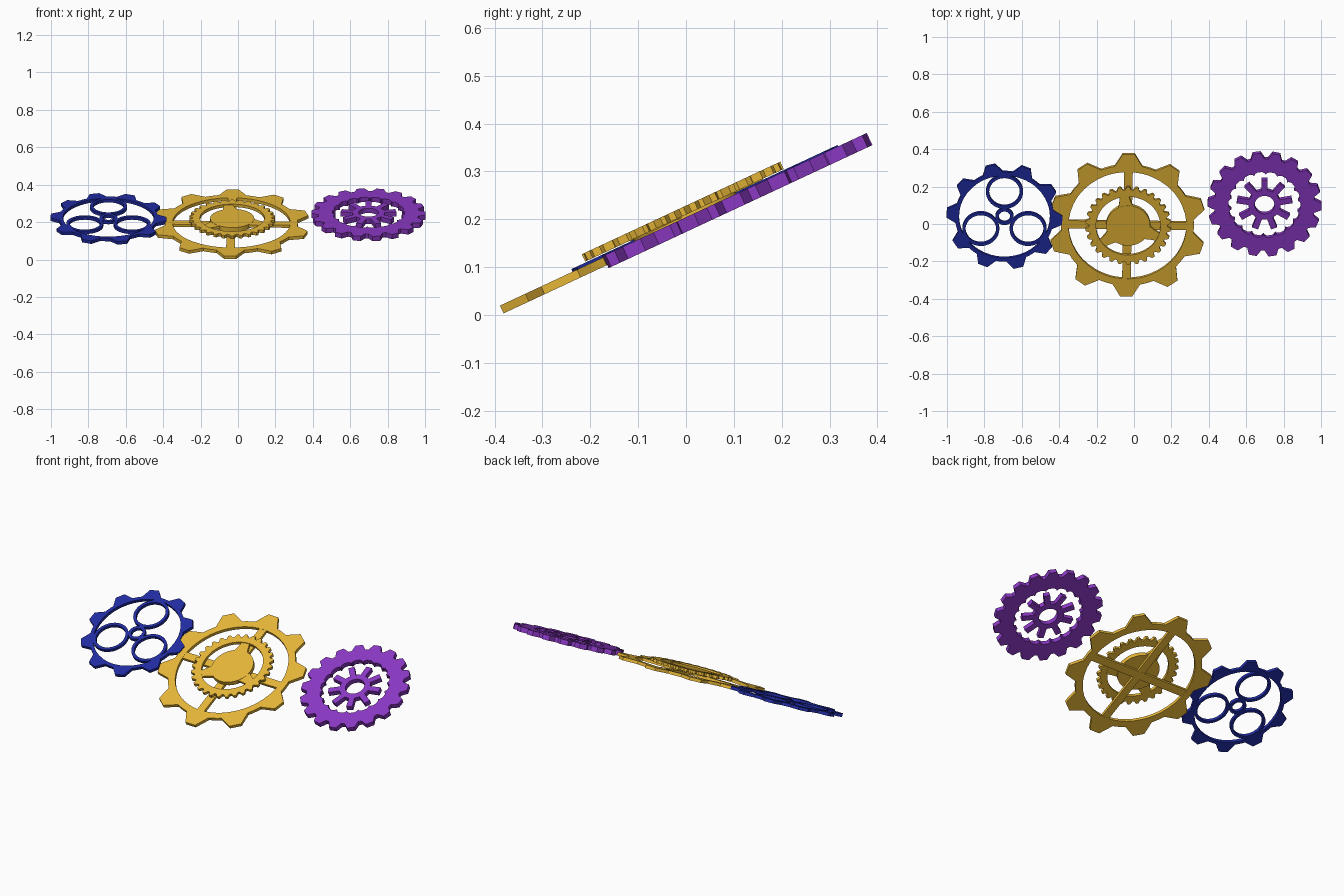
import bpy, bmesh
from math import sin, cos, pi, radians

if "Cube" in bpy.data.objects:
    bpy.data.objects.remove(bpy.data.objects["Cube"])

TILT = radians(25)          # all wheels lie on one sloping plane


def material(name, rgb):
    m = bpy.data.materials.new(name)
    m.diffuse_color = (*rgb, 1)
    m.use_nodes = True
    m.node_tree.nodes["Principled BSDF"].inputs["Base Color"].default_value = m.diffuse_color
    return m


BLUE = material("blue", (0.015, 0.025, 0.36))
GOLD = material("gold", (0.80, 0.47, 0.04))
PURPLE = material("purple", (0.26, 0.04, 0.55))


def finish(name, bm, mat):
    bmesh.ops.recalc_face_normals(bm, faces=bm.faces)
    me = bpy.data.meshes.new(name)
    bm.to_mesh(me)
    bm.free()
    me.materials.append(mat)
    ob = bpy.data.objects.new(name, me)
    bpy.context.collection.objects.link(ob)
    ob.rotation_euler.x = TILT
    bpy.context.view_layer.objects.active = ob
    ob.select_set(True)
    bpy.ops.object.shade_smooth_by_angle(angle=radians(30))
    ob.select_set(False)
    return ob


def band(name, center, outer, inner, low, high, mat):
    """Flat band between two polar outlines [(radius, angle)] of equal length."""
    bm = bmesh.new()
    cx, cy = center

    def loop(pts, h):
        return [bm.verts.new((cx + r * cos(a), cy + r * sin(a), h)) for r, a in pts]

    ot, it, ob, ib = loop(outer, high), loop(inner, high), loop(outer, low), loop(inner, low)
    n = len(outer)
    for i in range(n):
        j = (i + 1) % n
        for p, q in ((ot, it), (it, ib), (ib, ob), (ob, ot)):
            bm.faces.new((p[i], p[j], q[j], q[i]))
    return finish(name, bm, mat)


def gear(name, center, teeth, tip, root, hole, tip_half, base_half, phase, low, high, mat, wave=0):
    """Toothed ring; tooth half widths are lengths, wave ripples the hole edge."""
    outer, inner = [], []
    step = 2 * pi / teeth
    b, t = base_half / root, tip_half / tip
    for k in range(teeth):
        a0 = radians(phase) + k * step
        gap = (step - 2 * b) / 3
        for r, da, w in ((root, -b, 0), (tip, -t, 1), (tip, t, 1), (root, b, 0),
                         (root, b + gap, -1), (root, b + 2 * gap, -1)):
            outer.append((r, a0 + da))
            inner.append((hole + w * wave, a0 + da))
    return band(name, center, outer, inner, low, high, mat)


def ring(name, center, r_out, r_in, low, high, mat, n=40):
    angles = [2 * pi * i / n for i in range(n)]
    return band(name, center, [(r_out, a) for a in angles], [(r_in, a) for a in angles],
                low, high, mat)


def plate(name, pts, low, high, mat):
    bm = bmesh.new()
    top = [bm.verts.new((x, y, high)) for x, y in pts]
    bot = [bm.verts.new((x, y, low)) for x, y in pts]
    bm.faces.new(top)
    bm.faces.new(bot[::-1])
    for i in range(len(pts)):
        j = (i + 1) % len(pts)
        bm.faces.new((top[i], top[j], bot[j], bot[i]))
    return finish(name, bm, mat)


def polar(center, pts):
    return [(center[0] + r * cos(radians(a)), center[1] + r * sin(radians(a))) for r, a in pts]


# Blue wheel: thin toothed rim, three loops and a small hub ring
c = (-0.6925, 0.13)
lo, hi = 0.170, 0.188
gear("blue_rim", c, 10, 0.311, 0.264, 0.243, 0.026, 0.056, -4, lo, hi, BLUE)
for i, a in enumerate((90, 210, 330)):
    ring(f"blue_loop_{i + 1}", polar(c, [(0.146, a)])[0], 0.099, 0.082, lo, hi, BLUE)
ring("blue_hub", c, 0.049, 0.031, lo, hi, BLUE, 24)

# Gold wheel: large toothed rim on a cross of spokes
c = (-0.035, 0.076)
gear("gold_rim", c, 10, 0.421, 0.355, 0.315, 0.032, 0.074, 89, 0.164, 0.182, GOLD)
for i, a in enumerate((-1, 89)):
    d = 4.0
    plate(f"gold_spoke_{i + 1}",
          polar(c, [(0.33, a - d), (0.33, a + d), (0.33, a + 180 - d), (0.33, a + 180 + d)]),
          0.165 + i * 0.0005, 0.181 + i * 0.0005, GOLD)

# Raised fine-toothed gold ring, hub disc and three tapered arms
c = (-0.031, 0.085)
gear("gold_fine_ring", c, 30, 0.229, 0.210, 0.172, 0.007, 0.017, 90, 0.190, 0.207, GOLD)
plate("gold_hub_disc", polar(c, [(0.118, i * 7.5) for i in range(48)]), 0.179, 0.204, GOLD)
for i in range(3):
    a = 97 + 120 * i
    plate(f"gold_arm_{i + 1}",
          polar(c, [(0.10, a - 28), (0.135, a - 14), (0.18, a - 7), (0.18, a + 7),
                    (0.135, a + 14), (0.10, a + 28)]),
          0.188, 0.203, GOLD)

# Purple wheel: heavy many-toothed band around a loose nine-armed star
c = (0.698, 0.199)
lo, hi = 0.157, 0.185
gear("purple_rim", c, 18, 0.305, 0.270, 0.187, 0.021, 0.038, 78, lo, hi, PURPLE, wave=0.007)
gear("purple_star", c, 9, 0.149, 0.086, 0.053, 0.017, 0.016, 90, lo, hi, PURPLE)
